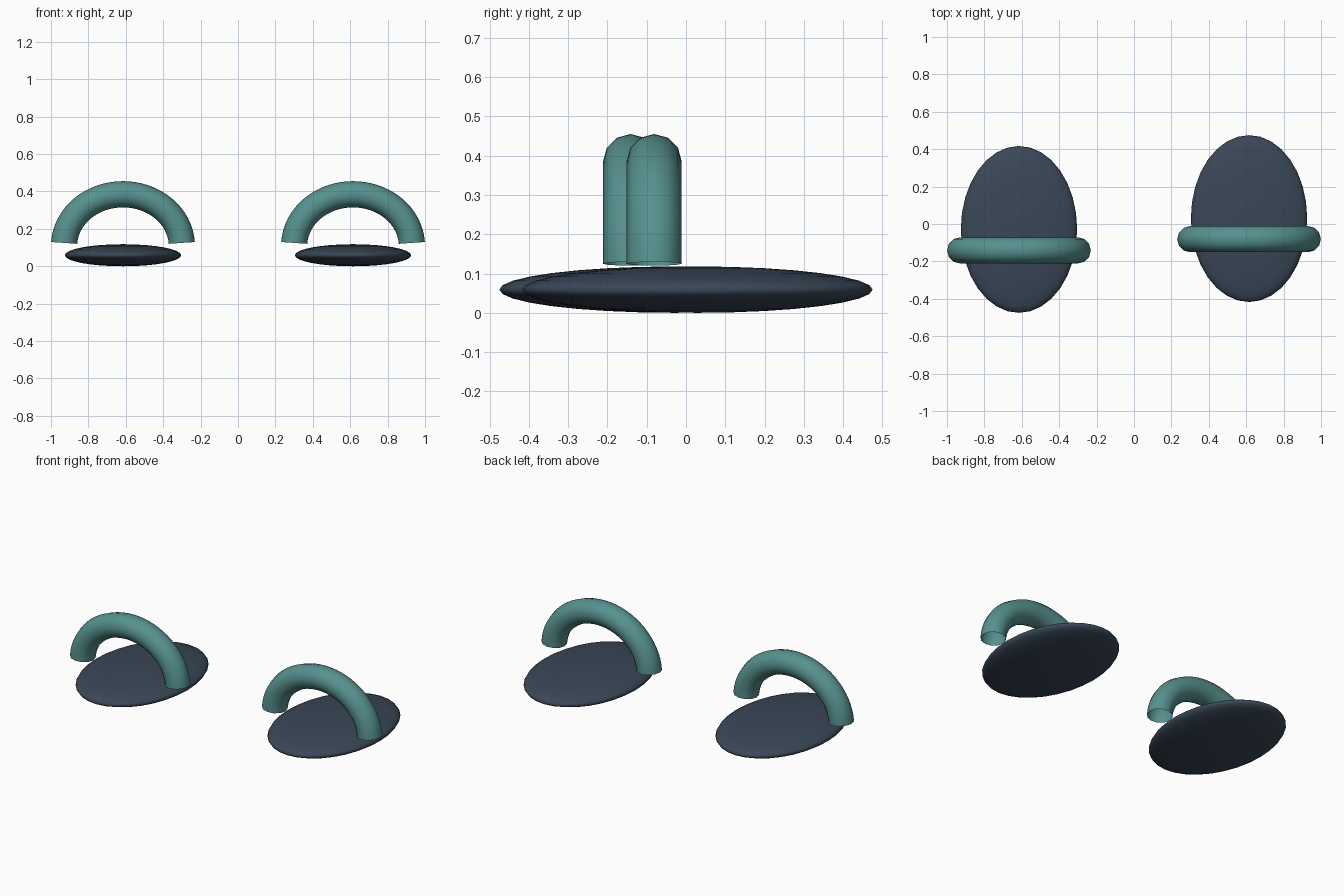
import bpy, bmesh, math
from mathutils import Vector, Matrix

if "Cube" in bpy.data.objects:
    bpy.data.objects.remove(bpy.data.objects["Cube"])


def material(name, rgb):
    m = bpy.data.materials.new(name)
    m.diffuse_color = (*rgb, 1)
    m.use_nodes = True
    m.node_tree.nodes["Principled BSDF"].inputs["Base Color"].default_value = m.diffuse_color
    return m


SOLE = material("dark slate", (0.042, 0.063, 0.095))
STRAP = material("muted teal", (0.094, 0.285, 0.275))


def add_object(name, bm, mat):
    bmesh.ops.recalc_face_normals(bm, faces=bm.faces)
    for f in bm.faces:
        f.smooth = True
    me = bpy.data.meshes.new(name)
    bm.to_mesh(me)
    bm.free()
    me.materials.append(mat)
    ob = bpy.data.objects.new(name, me)
    bpy.context.collection.objects.link(ob)
    return ob


def sole(name, x, y):
    # Flattened oval pad
    bm = bmesh.new()
    bmesh.ops.create_uvsphere(
        bm, u_segments=32, v_segments=16, radius=1,
        matrix=Matrix.Translation((x, y, 0.059)) @ Matrix.Diagonal((0.311, 0.446, 0.059, 1)))
    add_object(name, bm, SOLE)


def strap(name, x, y, steps=32, sides=12, r=0.07):
    # Open round tube swept along a slightly flattened arch
    rx, rz, zc, t0 = 0.315, 0.277, 0.108, 0.061
    bm = bmesh.new()
    rings = []
    for i in range(steps + 1):
        t = t0 + (math.pi - 2 * t0) * i / steps
        centre = Vector((x + rx * math.cos(t), y, zc + rz * math.sin(t)))
        out = Vector((rz * math.cos(t), 0, rx * math.sin(t))).normalized()
        ring = []
        for k in range(sides):
            a = 2 * math.pi * k / sides
            ring.append(bm.verts.new(
                centre + out * r * math.cos(a) + Vector((0, r * math.sin(a), 0))))
        rings.append(ring)
    for a, b in zip(rings, rings[1:]):
        for k in range(sides):
            n = (k + 1) % sides
            bm.faces.new((a[k], a[n], b[n], b[k]))
    add_object(name, bm, STRAP)


# A pair of sandals, one set slightly ahead of the other
for side, s in (("left", -1), ("right", 1)):
    sole(side + "_sole", 0.615 * s, 0.029 * s)
    strap(side + "_strap", 0.615 * s, 0.03 * s - 0.111)
